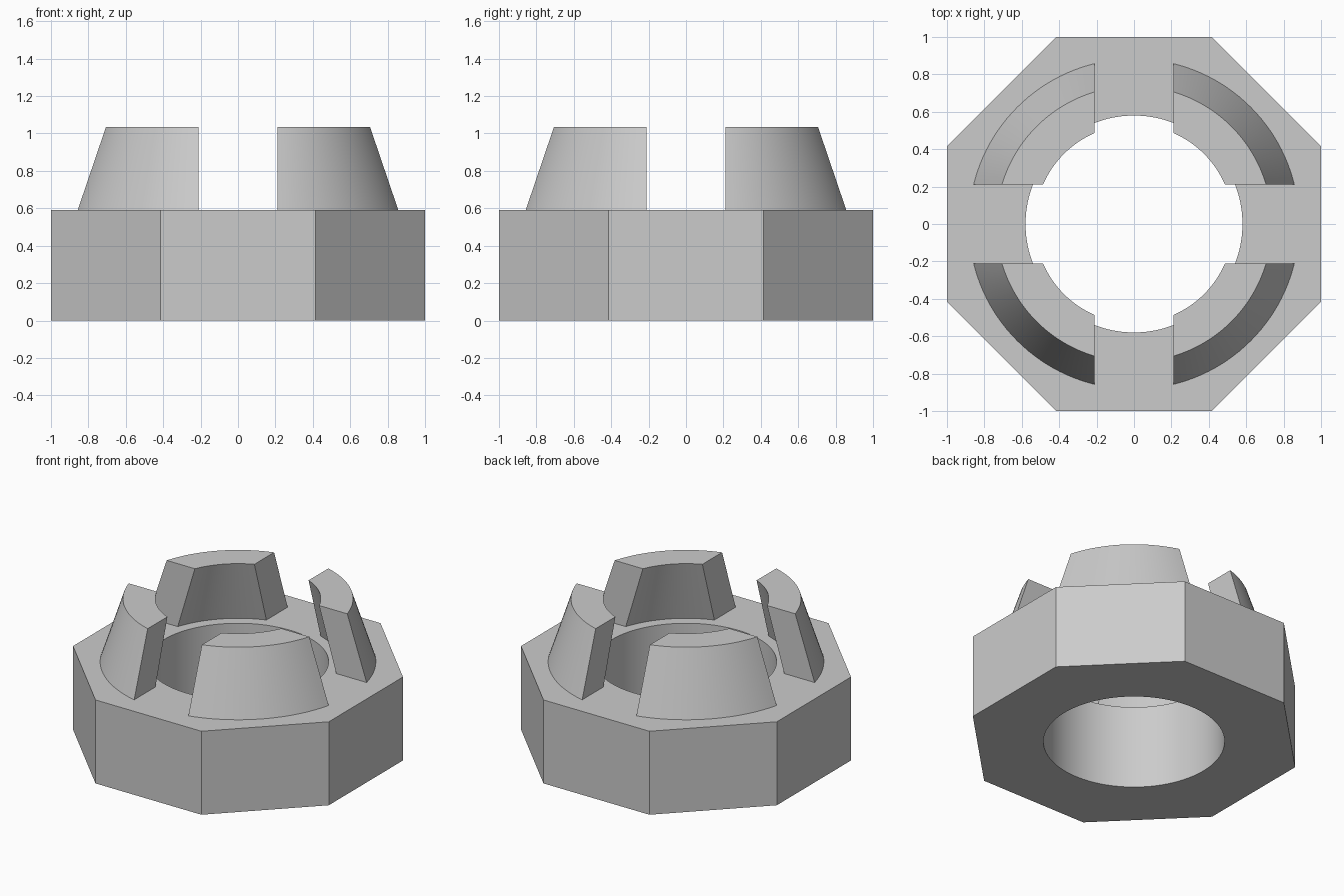
import bpy
import bmesh
import math

if "Cube" in bpy.data.objects:
    bpy.data.objects.remove(bpy.data.objects["Cube"], do_unlink=True)

BASE_TOP, CROWN_TOP = 0.59, 1.035
HOLE_RADIUS = 0.58
SLOT_HALF = 0.212
SEGMENTS = 128

steel = bpy.data.materials.new("steel grey")
steel.use_nodes = True
GREY = (0.6, 0.6, 0.6, 1)
steel.diffuse_color = GREY
steel.node_tree.nodes["Principled BSDF"].inputs["Base Color"].default_value = GREY


def sweep(name, sections, closed):
    """Join successive four-point cross-sections into a solid."""
    bm = bmesh.new()
    rows = [[bm.verts.new(p) for p in section] for section in sections]
    pairs = list(zip(rows, rows[1:]))
    if closed:
        pairs.append((rows[-1], rows[0]))
    else:
        bm.faces.new(rows[0])
        bm.faces.new(rows[-1])
    for a, b in pairs:
        for i in range(4):
            j = (i + 1) % 4
            bm.faces.new((a[i], a[j], b[j], b[i]))
    bmesh.ops.recalc_face_normals(bm, faces=bm.faces)
    mesh = bpy.data.meshes.new(name)
    bm.to_mesh(mesh)
    bm.free()
    mesh.materials.append(steel)
    obj = bpy.data.objects.new(name, mesh)
    bpy.context.collection.objects.link(obj)
    bpy.ops.object.select_all(action='DESELECT')
    obj.select_set(True)
    bpy.context.view_layer.objects.active = obj
    bpy.ops.object.shade_smooth_by_angle(angle=math.radians(25))
    return obj


def polar(radius, angle, z):
    return (radius * math.cos(angle), radius * math.sin(angle), z)


def octagon_radius(angle):
    """Distance to an octagon with flats one unit from the centre."""
    side = math.pi / 4
    return 1 / math.cos((angle + side / 2) % side - side / 2)


# Eight-sided body with a round bore
body = []
for k in range(SEGMENTS):
    a = 2 * math.pi * k / SEGMENTS
    r = octagon_radius(a)
    body.append([polar(HOLE_RADIUS, a, 0), polar(r, a, 0),
                 polar(r, a, BASE_TOP), polar(HOLE_RADIUS, a, BASE_TOP)])
sweep("nut_body", body, True)

# Tapered crown segments, their ends cut flat by the crossing slots
corners = [(0.655, BASE_TOP), (0.883, BASE_TOP), (0.737, CROWN_TOP), (0.53, CROWN_TOP)]
names = ["back_left", "back_right", "front_right", "front_left"]
STEPS = 24
for quarter, name in enumerate(names):
    sections = []
    for k in range(STEPS + 1):
        section = []
        for radius, z in corners:
            start = math.asin(SLOT_HALF / radius)
            angle = start + (math.pi / 2 - 2 * start) * k / STEPS
            section.append(polar(radius, angle + quarter * math.pi / 2, z))
        sections.append(section)
    sweep("crown_" + name, sections, False)
